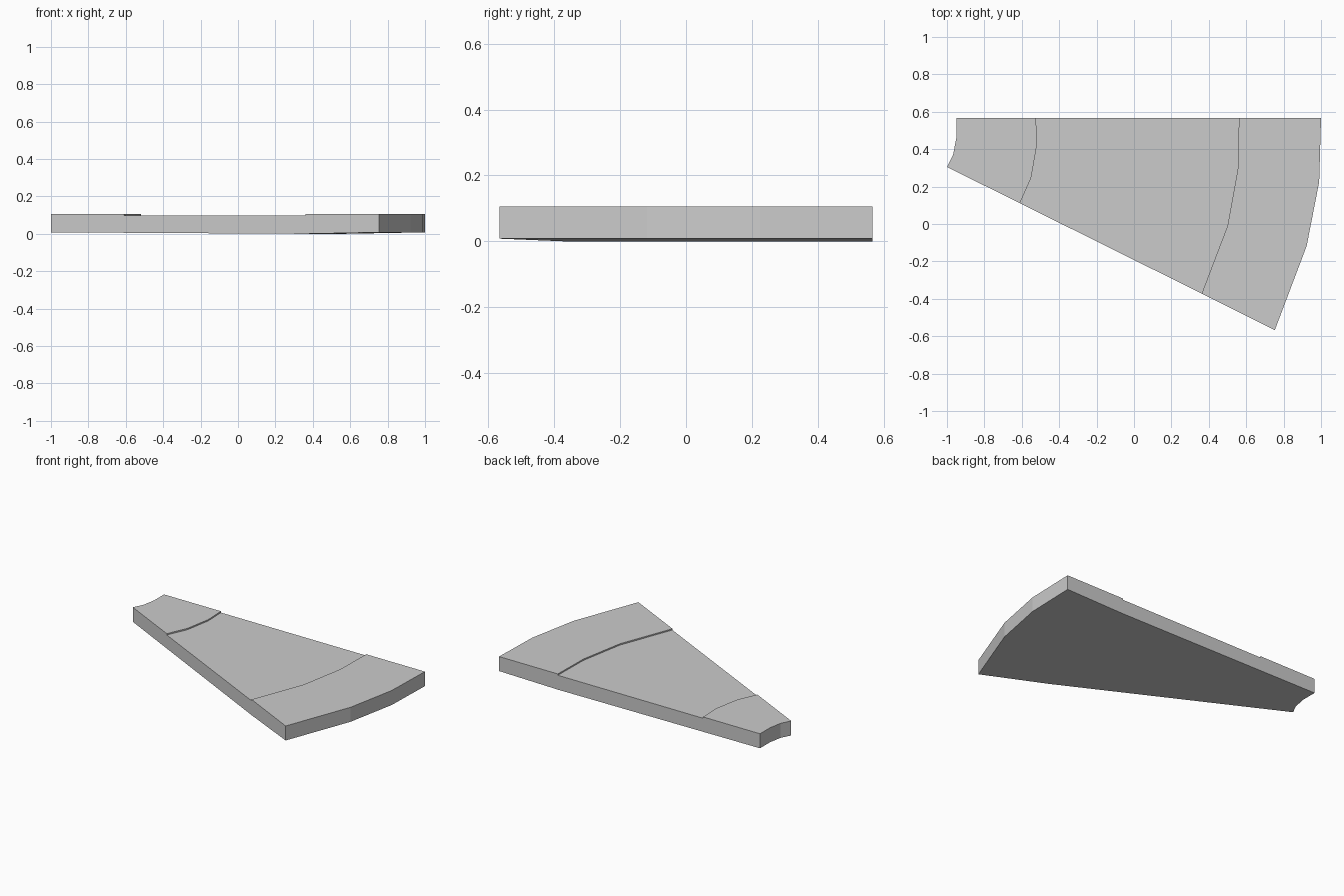
import bpy, bmesh

if "Cube" in bpy.data.objects:
    bpy.data.objects.remove(bpy.data.objects["Cube"])

# Plan arcs of the wedge, each running from the straight back edge to the slanted front edge
inner_rim = [(-0.95, 0.567), (-0.95, 0.46), (-0.967, 0.37), (-1.0, 0.305)]
inner_seam = [(-0.524, 0.567), (-0.519, 0.423), (-0.55, 0.247), (-0.61, 0.111)]
outer_seam = [(0.561, 0.567), (0.556, 0.30), (0.50, -0.01), (0.362, -0.372)]
outer_rim = [(1.0, 0.567), (0.99, 0.225), (0.923, -0.118), (0.753, -0.567)]

# Closed radial section: raised ends, recessed middle, shallow dip underneath
HIGH, LOW = 0.106, 0.097
section = [
    (inner_rim, HIGH), (inner_seam, HIGH), (inner_seam, LOW),
    (outer_seam, LOW), (outer_seam, HIGH), (outer_rim, HIGH),
    (outer_rim, 0.008), (outer_seam, 0.0), (inner_seam, 0.0057), (inner_rim, 0.008),
]

bm = bmesh.new()
rings = [[bm.verts.new((*arc[i], z)) for arc, z in section] for i in range(4)]
n = len(section)

# Skin between neighbouring sections
for a, b in zip(rings, rings[1:]):
    for j in range(n):
        k = (j + 1) % n
        bm.faces.new((a[j], a[k], b[k], b[j]))

# Straight side walls, split at the seams
for r in (rings[0], rings[-1]):
    for ids in ((0, 1, 2, 8, 9), (2, 3, 7, 8), (3, 4, 5, 6, 7)):
        bm.faces.new([r[i] for i in ids])

bmesh.ops.recalc_face_normals(bm, faces=bm.faces[:])
mesh = bpy.data.meshes.new("wedge_slab")
bm.to_mesh(mesh)
bm.free()
bpy.context.collection.objects.link(bpy.data.objects.new("wedge_slab", mesh))
